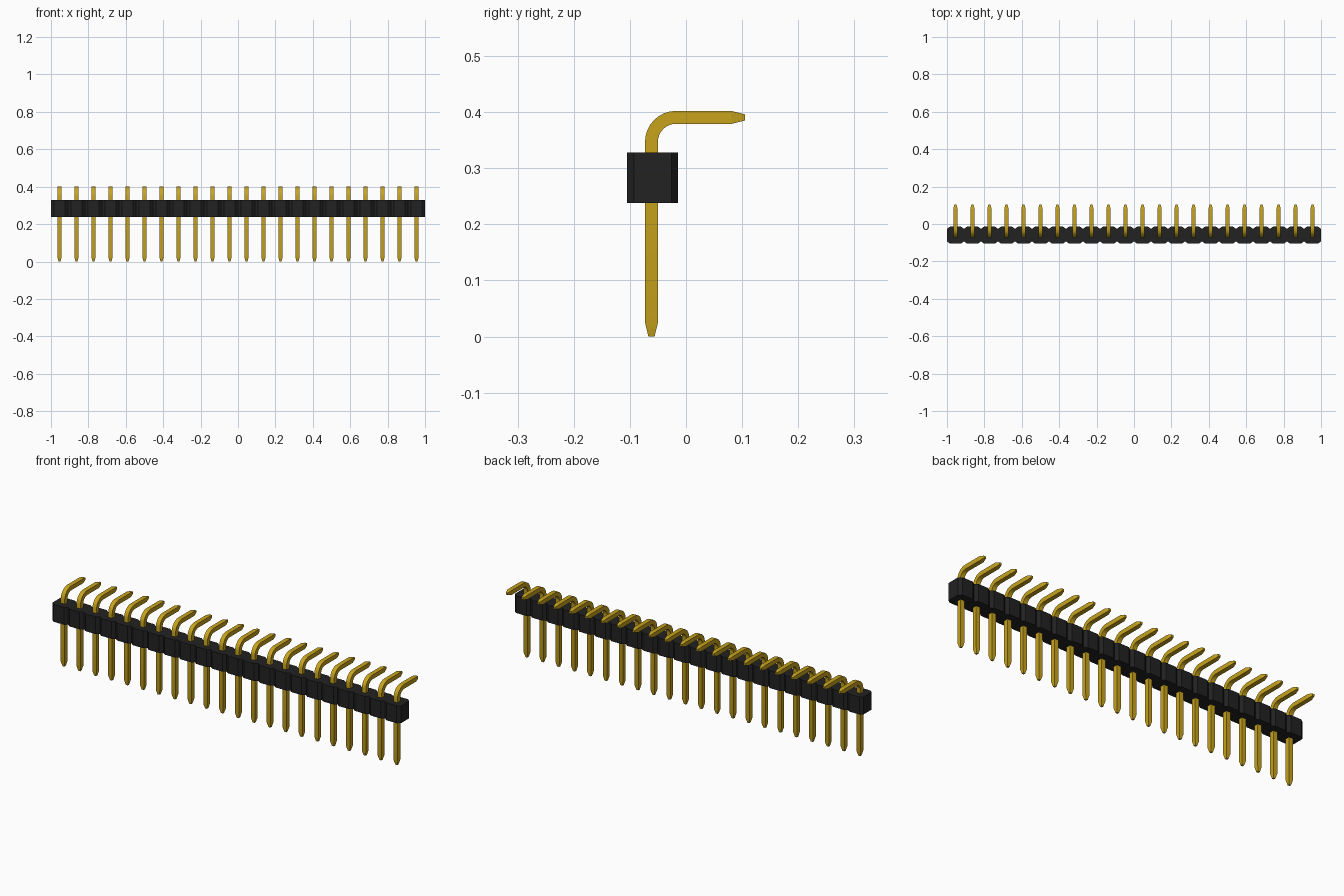
import bpy, bmesh, math
from mathutils import Vector

cube = bpy.data.objects.get("Cube")
if cube:
    bpy.data.objects.remove(cube, do_unlink=True)

COUNT = 22
PITCH = 2 / COUNT
PIN_Y = -0.0615
HALF = 0.0115      # half thickness of a pin
TIP = 0.0055       # half thickness at its pointed ends


def material(name, color, roughness):
    mat = bpy.data.materials.new(name)
    mat.use_nodes = True
    mat.diffuse_color = color
    bsdf = mat.node_tree.nodes["Principled BSDF"]
    bsdf.inputs["Base Color"].default_value = color
    bsdf.inputs["Roughness"].default_value = roughness
    return mat


def finish(bm, name, mat):
    bmesh.ops.recalc_face_normals(bm, faces=bm.faces)
    mesh = bpy.data.meshes.new(name)
    bm.to_mesh(mesh)
    bm.free()
    mesh.materials.append(mat)
    obj = bpy.data.objects.new(name, mesh)
    bpy.context.collection.objects.link(obj)
    return obj


def loft(bm, rings):
    """Skin a list of closed rings and cap both ends."""
    rings = [[bm.verts.new(p) for p in ring] for ring in rings]
    for a, b in zip(rings, rings[1:]):
        for i in range(len(a)):
            j = (i + 1) % len(a)
            bm.faces.new((a[i], a[j], b[j], b[i]))
    bm.faces.new(rings[0])
    bm.faces.new(rings[-1])


gold = material("gold", (0.58, 0.37, 0.012, 1), 0.4)
black = material("black plastic", (0.016, 0.016, 0.016, 1), 0.6)

# Housing: one notched outline, chamfered at every pitch, extruded upward
bottom, top = 0.238, 0.328
front, back = -0.105, -0.014
cut_x, cut_y = 0.016, 0.012
bm = bmesh.new()
front_edge, back_edge = [], []
for i in range(COUNT):
    x0 = -1 + i * PITCH
    xs = (x0, x0 + cut_x, x0 + PITCH - cut_x)
    front_edge += list(zip(xs, (front + cut_y, front, front)))
    back_edge += list(zip(xs, (back - cut_y, back, back)))
front_edge.append((1, front + cut_y))
back_edge.append((1, back - cut_y))
outline = front_edge + back_edge[::-1]
loft(bm, [[(x, y, z) for x, y in outline] for z in (bottom, top)])
finish(bm, "housing", black)

# Pin path: (y, z, half thickness, heading angle from vertical)
bend_r, top_z, steps = 0.0435, 0.3905, 8
path = [(PIN_Y, 0, TIP, 0), (PIN_Y, 0.025, HALF, 0)]
for k in range(steps + 1):
    a = math.pi / 2 * k / steps
    path.append((PIN_Y + bend_r * (1 - math.cos(a)),
                 top_z - bend_r + bend_r * math.sin(a), HALF, a))
path += [(0.081, top_z, HALF, math.pi / 2), (0.105, top_z, TIP, math.pi / 2)]

# Pins: a square section swept along the bent path
for i in range(COUNT):
    x = -1 + (i + 0.5) * PITCH
    bm = bmesh.new()
    rings = []
    for y, z, h, a in path:
        side = Vector((h, 0, 0))
        across = Vector((0, math.cos(a), -math.sin(a))) * h
        center = Vector((x, y, z))
        rings.append([center + side * s + across * t
                      for s, t in ((-1, -1), (1, -1), (1, 1), (-1, 1))])
    loft(bm, rings)
    pin = finish(bm, f"pin_{i + 1}", gold)
    bpy.ops.object.select_all(action="DESELECT")
    pin.select_set(True)
    bpy.context.view_layer.objects.active = pin
    bpy.ops.object.shade_smooth_by_angle(angle=math.radians(14))
